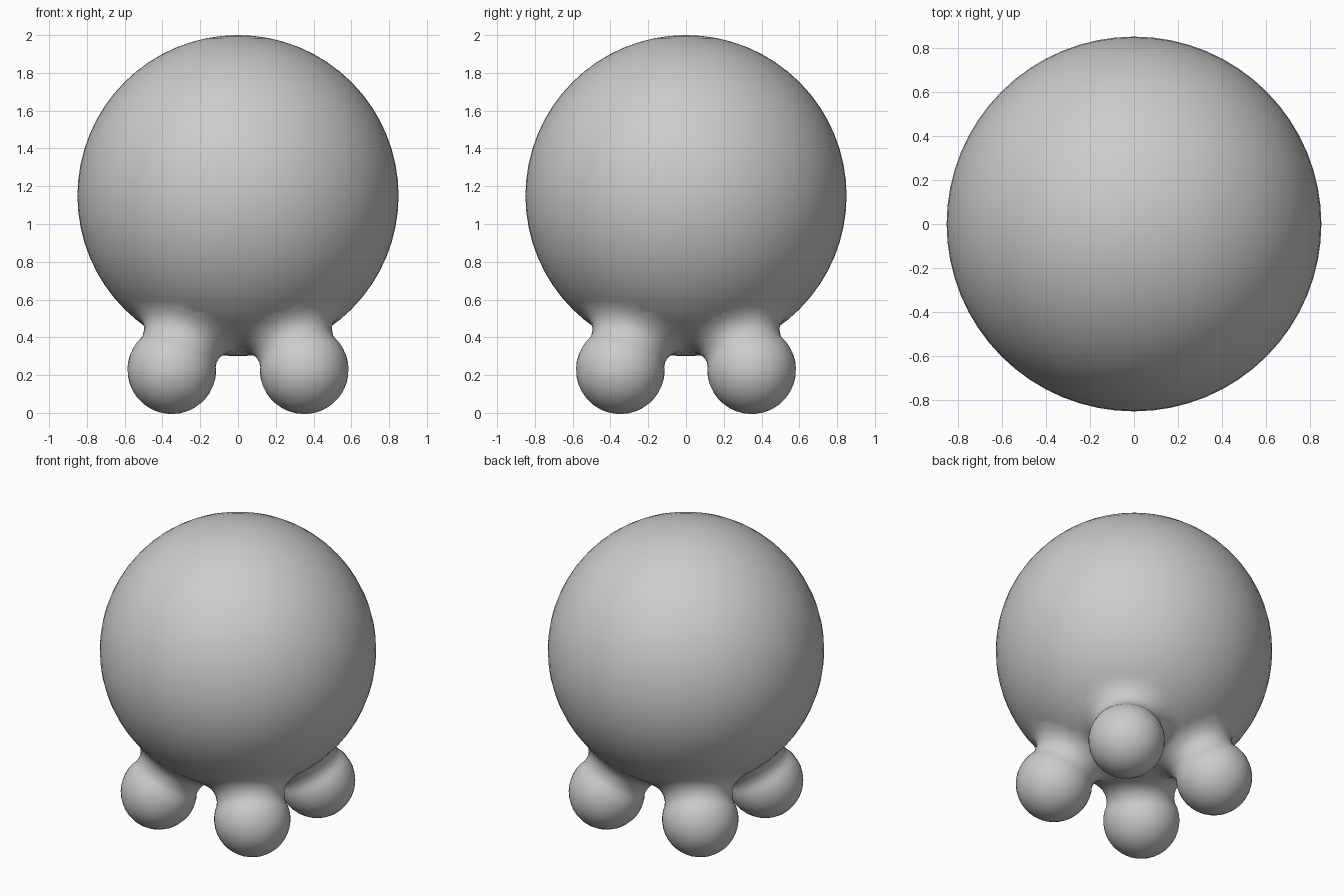
import bpy, bmesh, math
from mathutils import Vector, Matrix

if "Cube" in bpy.data.objects:
    bpy.data.objects.remove(bpy.data.objects["Cube"])

CENTER = Vector((0, 0, 1.15))
R = 0.85


def make_object(name, bm):
    bmesh.ops.recalc_face_normals(bm, faces=bm.faces)
    mesh = bpy.data.meshes.new(name)
    bm.to_mesh(mesh)
    bm.free()
    ob = bpy.data.objects.new(name, mesh)
    bpy.context.collection.objects.link(ob)
    return ob


def lathe(name, profile, matrix, steps=32):
    """Spin (radius, height) points round local z; ends sit on the axis."""
    bm = bmesh.new()
    verts = [bm.verts.new((r, 0, h)) for r, h in profile]
    edges = [bm.edges.new(p) for p in zip(verts, verts[1:])]
    bmesh.ops.spin(bm, geom=verts + edges, cent=(0, 0, 0), axis=(0, 0, 1),
                   angle=2 * math.pi, steps=steps)
    bmesh.ops.remove_doubles(bm, verts=bm.verts, dist=0.0005)
    bm.transform(matrix)
    return make_object(name, bm)


# Round body
bm = bmesh.new()
bmesh.ops.create_uvsphere(bm, u_segments=64, v_segments=32, radius=R,
                          matrix=Matrix.Translation(CENTER))
body = make_object("round_body", bm)

# Foot profile: flared root, narrow neck, ball end (height = distance from body centre)
ball_r, ball_d = 0.235, 1.045
profile = [(0, 0.70), (0.30, 0.77), (0.305, 0.792), (0.265, 0.815),
           (0.232, 0.845), (0.214, 0.88), (0.208, 0.92), (0.213, 0.95)]
for i in range(13):
    a = math.radians(-17 + 107 * i / 12)
    profile.append((ball_r * math.cos(a) if i < 12 else 0, ball_d + ball_r * math.sin(a)))

# Four feet pointing away from the body centre, merged into it
for sx in (-1, 1):
    for sy in (-1, 1):
        axis = Vector((0.348 * sx, 0.345 * sy, -0.915))
        rot = axis.to_track_quat('Z', 'Y').to_matrix().to_4x4()
        foot = lathe("foot", profile, Matrix.Translation(CENTER) @ rot)
        bpy.context.view_layer.objects.active = body
        mod = body.modifiers.new("merge_foot", 'BOOLEAN')
        mod.operation = 'UNION'
        mod.solver = 'EXACT'
        mod.object = foot
        bpy.ops.object.modifier_apply(modifier=mod.name)
        bpy.data.objects.remove(foot)

# Smooth shading
bpy.ops.object.select_all(action='DESELECT')
body.select_set(True)
bpy.context.view_layer.objects.active = body
bpy.ops.object.shade_smooth_by_angle(angle=math.radians(60))
